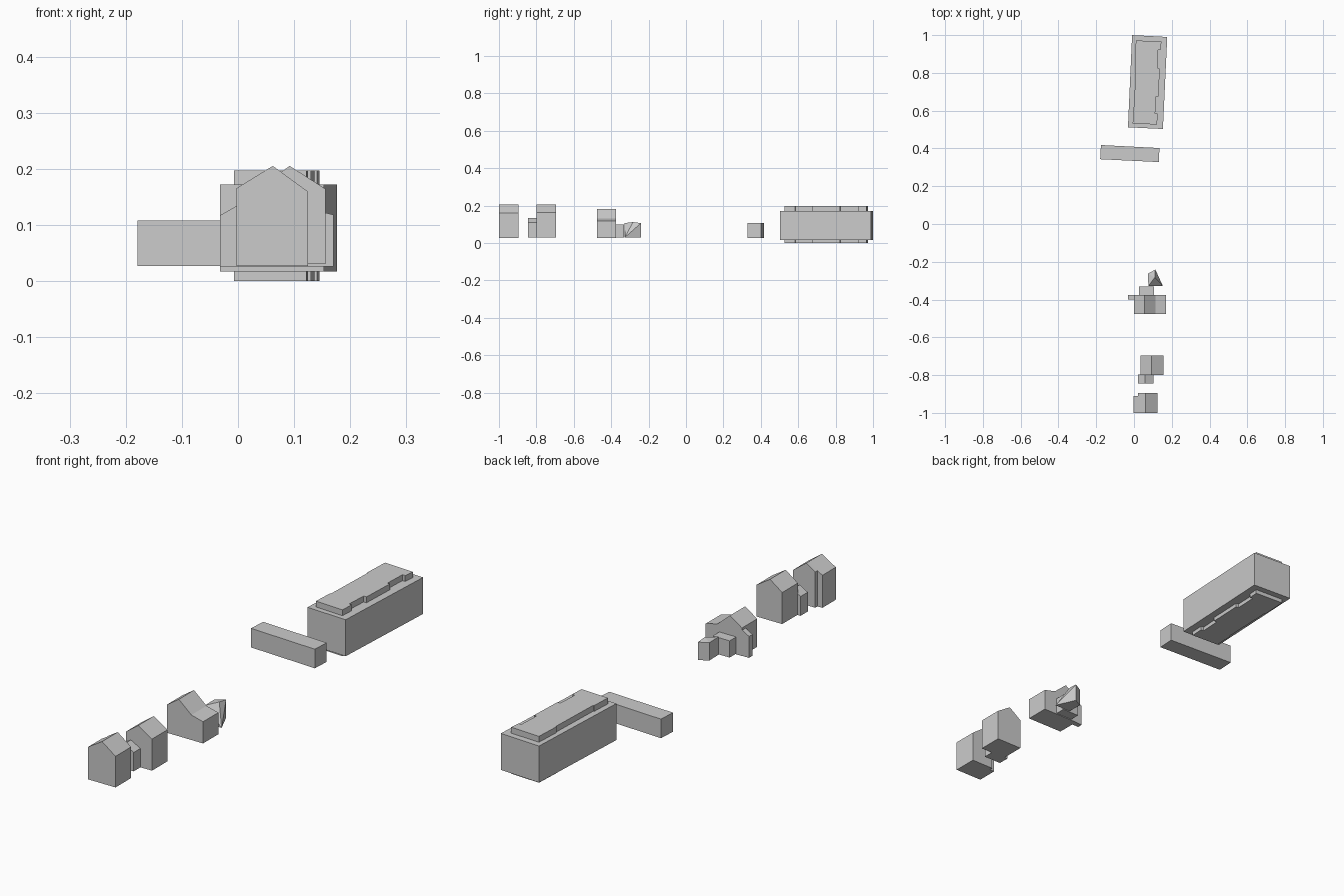
import bpy, bmesh

if "Cube" in bpy.data.objects:
    bpy.data.objects.remove(bpy.data.objects["Cube"])


def finish(name, bm):
    bmesh.ops.recalc_face_normals(bm, faces=bm.faces)
    mesh = bpy.data.meshes.new(name)
    bm.to_mesh(mesh)
    bm.free()
    obj = bpy.data.objects.new(name, mesh)
    bpy.context.collection.objects.link(obj)
    return obj


def sweep(name, start, end):
    """Solid between two matching outlines."""
    bm = bmesh.new()
    a = [bm.verts.new(p) for p in start]
    b = [bm.verts.new(p) for p in end]
    bm.faces.new(a)
    bm.faces.new(b)
    for i in range(len(a)):
        j = (i + 1) % len(a)
        bm.faces.new((a[i], a[j], b[j], b[i]))
    return finish(name, bm)


def slab(name, plan, z0, z1):
    """Plan outline extruded upward."""
    return sweep(name, [(x, y, z0) for x, y in plan], [(x, y, z1) for x, y in plan])


def house(name, roof, y0, y1, base):
    """Roof profile (x, z) from left eave to right eave, extruded along y."""
    prof = [(roof[0][0], base)] + roof + [(roof[-1][0], base)]
    return sweep(name, [(x, y0, z) for x, z in prof], [(x, y1, z) for x, z in prof])


# Long block with an inset core showing above and below it
slab("long_block", [(-0.01, 1.0), (0.176, 0.99), (0.153, 0.503), (-0.032, 0.512)], 0.017, 0.172)
slab("block_core", [(0.01, 0.972), (0.145, 0.965), (0.141, 0.92), (0.128, 0.921),
                    (0.124, 0.825), (0.136, 0.824), (0.13, 0.675), (0.117, 0.676),
                    (0.112, 0.585), (0.125, 0.584), (0.122, 0.526), (-0.007, 0.533),
                    (-0.003, 0.62), (0.001, 0.62), (0.009, 0.86), (0.005, 0.86)], 0, 0.197)

# Low block
slab("low_block", [(-0.175, 0.418), (0.135, 0.402), (0.131, 0.328), (-0.179, 0.343)], 0.027, 0.108)

# Front house, with a notch in its back left corner
house("front_house", [(-0.003, 0.165), (0.062, 0.205), (0.125, 0.159)], -1.0, -0.91, 0.027)
house("front_house_back", [(0.02, 0.179), (0.062, 0.205), (0.125, 0.159)], -0.91, -0.895, 0.027)

# Middle house and its gabled porch
house("middle_house", [(0.035, 0.164), (0.092, 0.205), (0.156, 0.164)], -0.8, -0.695, 0.03)
house("middle_porch", [(0.02, 0.112), (0.057, 0.134), (0.102, 0.11)], -0.845, -0.797, 0.03)

# Rear house with a long right slope, side lean-to and rear annex
house("rear_house", [(0.0, 0.145), (0.056, 0.183), (0.115, 0.132), (0.17, 0.118)], -0.477, -0.375, 0.026)
house("side_lean_to", [(-0.032, 0.117), (0.0, 0.135)], -0.4, -0.377, 0.026)
house("rear_annex", [(0.027, 0.1), (0.106, 0.1)], -0.378, -0.331, 0.029)

# Angular shed with one roof facet falling to the front right corner
bm = bmesh.new()
plan = [(0.074, -0.263), (0.113, -0.241), (0.152, -0.327), (0.076, -0.328)]
pts = [(x, y, 0.03) for x, y in plan]
pts += [(x, y, 0.106) for x, y in (plan[0], plan[1], plan[3])] + [(0.11, -0.283, 0.112)]
hull = bmesh.ops.convex_hull(bm, input=[bm.verts.new(p) for p in pts])
bmesh.ops.dissolve_limit(bm, angle_limit=0.02, verts=bm.verts, edges=bm.edges)
finish("angular_shed", bm)
